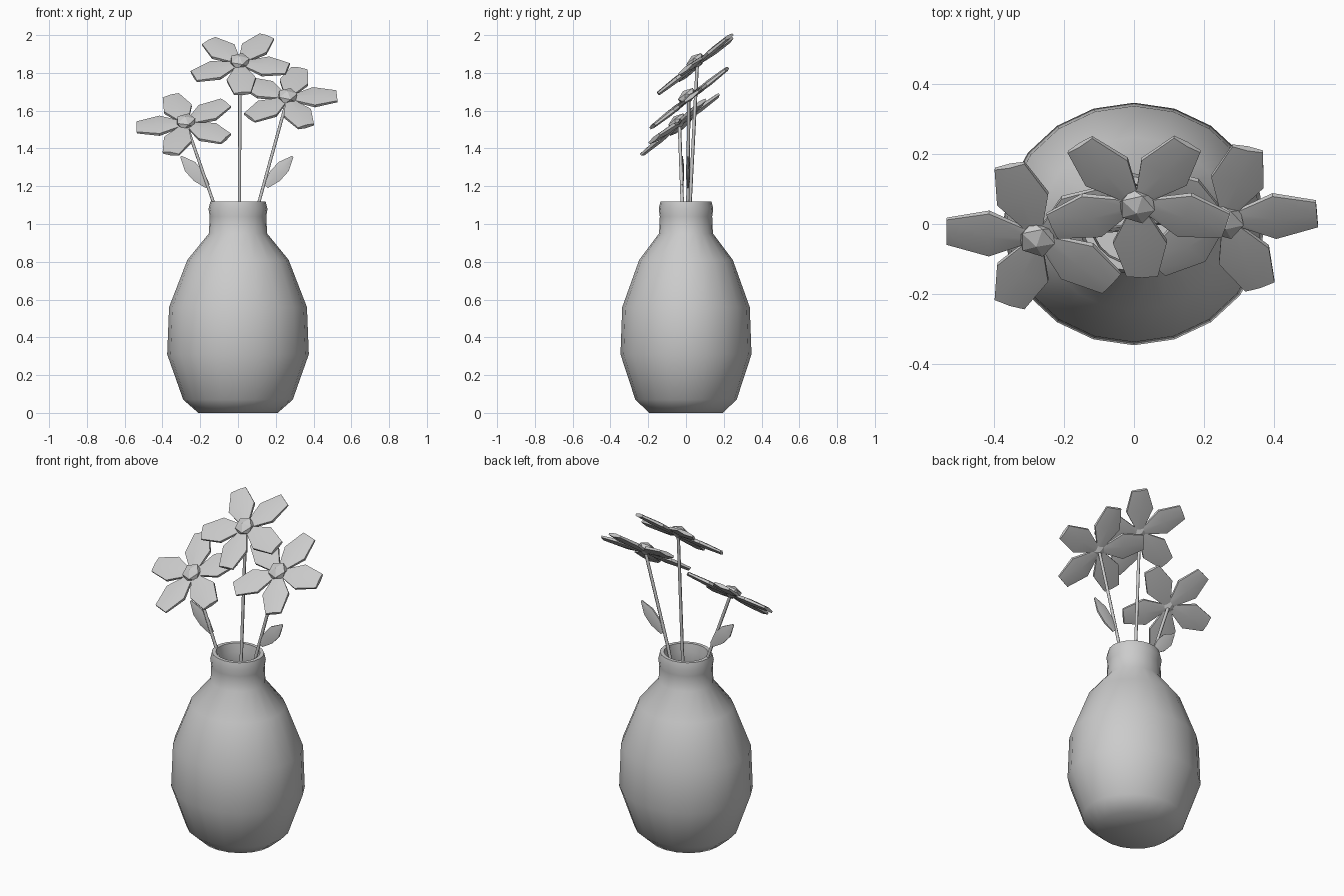
import bpy, bmesh, math
from mathutils import Matrix, Vector

if "Cube" in bpy.data.objects:
    bpy.data.objects.remove(bpy.data.objects["Cube"])


def finish(name, bm, angle=None):
    bmesh.ops.recalc_face_normals(bm, faces=bm.faces)
    me = bpy.data.meshes.new(name)
    bm.to_mesh(me)
    bm.free()
    ob = bpy.data.objects.new(name, me)
    bpy.context.collection.objects.link(ob)
    if angle:
        bpy.ops.object.select_all(action='DESELECT')
        ob.select_set(True)
        bpy.context.view_layer.objects.active = ob
        bpy.ops.object.shade_smooth_by_angle(angle=math.radians(angle))
    return ob


def loft(bm, rings):
    """Bridge rings of points and cap both ends."""
    vs = [[bm.verts.new(p) for p in r] for r in rings]
    n = len(vs[0])
    for a, b in zip(vs, vs[1:]):
        for i in range(n):
            bm.faces.new((a[i], a[(i + 1) % n], b[(i + 1) % n], b[i]))
    bm.faces.new(vs[0])
    bm.faces.new(vs[-1])


def blade(bm, stations, mat):
    """Lens-shaped petal or leaf along local x: (position, half width, half thickness)."""
    loft(bm, [[mat @ Vector((x, y * w, z * t)) for y, z in
               ((-1, -.5), (0, -1), (1, -.5), (1, .5), (0, 1), (-1, .5))]
              for x, w, t in stations])


# Vase: 20-sided slightly oval lathe, outside then inside
profile = [(.21, 0), (.29, .07), (.375, .31), (.365, .56), (.268, .81), (.154, .95),
           (.15, 1.04), (.156, 1.08), (.146, 1.12), (.124, 1.12), (.118, 1.07),
           (.12, .94), (.235, .79), (.33, .55), (.34, .31), (.25, .09)]
bm = bmesh.new()
loft(bm, [[Vector((r * math.cos(i * math.tau / 20), .925 * r * math.sin(i * math.tau / 20), z))
           for i in range(20)] for r, z in profile])
finish("vase", bm, 50)

# Flowers: name, centre, stem points below it, petal start angle, sideways lean
flowers = [
    ("middle", (.01, .06, 1.85), [(.0, .0, .55), (.008, .022, 1.12)], -87, -.06),
    ("right", (.262, .015, 1.665), [(.0, .0, .6), (.112, .01, 1.12)], 4, 0),
    ("left", (-.275, -.035, 1.53), [(.0, -.01, .6), (-.132, -.02, 1.12)], 180, -.09),
]
petal = [(.025, .022, .012), (.14, .077, .016), (.262, .045, .011)]
for name, centre, pts, start, lean in flowers:
    frame = (Matrix.Translation(centre) @ Matrix.Rotation(.66, 4, 'X')
             @ Matrix.Rotation(lean, 4, 'Y'))
    # Five petals
    bm = bmesh.new()
    for k in range(5):
        blade(bm, petal, frame @ Matrix.Rotation(math.radians(start + 72 * k), 4, 'Z'))
    finish(name + "_petals", bm, 40)
    # Faceted flower centre
    bm = bmesh.new()
    bmesh.ops.create_icosphere(bm, subdivisions=1, radius=.058,
                               matrix=frame @ Matrix.Translation((0, 0, .015))
                               @ Matrix.Diagonal((1, 1, .6, 1)))
    finish(name + "_flower_centre", bm)
    # Stem
    cu = bpy.data.curves.new(name + "_stem", 'CURVE')
    cu.dimensions = '3D'
    cu.bevel_depth = .009
    cu.bevel_resolution = 1
    cu.use_fill_caps = True
    sp = cu.splines.new('POLY')
    sp.points.add(2)
    for p, co in zip(sp.points, pts + [centre]):
        p.co = (*co, 1)
    bpy.context.collection.objects.link(bpy.data.objects.new(name + "_stem", cu))

# Leaves: upright blades leaning outwards from the side stems
leaf = [(0, .014, .006), (.07, .036, .01), (.14, .036, .01), (.212, .005, .004)]
for name, base, angle in (("left_leaf", (-.16, -.02, 1.2), 132),
                          ("right_leaf", (.148, .01, 1.2), 48)):
    bm = bmesh.new()
    blade(bm, leaf, Matrix.Translation(base) @ Matrix.Rotation(math.pi / 2, 4, 'X')
          @ Matrix.Rotation(math.radians(angle), 4, 'Z'))
    finish(name, bm, 40)
